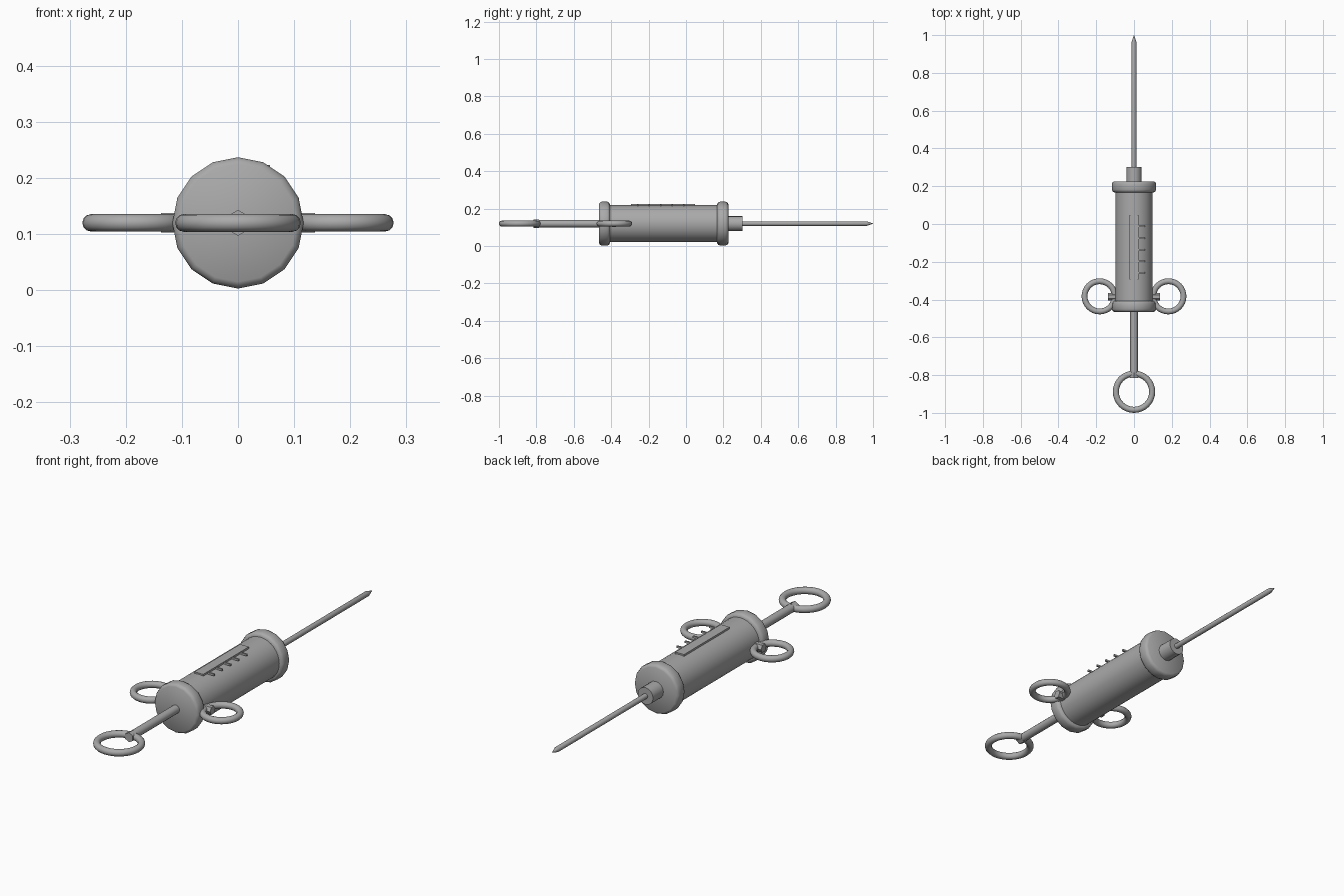
import bpy, math
from math import pi, sin, cos

if "Cube" in bpy.data.objects:
    bpy.data.objects.remove(bpy.data.objects["Cube"])

ZC = 0.12   # height of the long axis

metal = bpy.data.materials.new("grey metal")
metal.diffuse_color = (0.4, 0.4, 0.4, 1)
metal.use_nodes = True
metal.node_tree.nodes["Principled BSDF"].inputs["Base Color"].default_value = metal.diffuse_color


def finish(ob, name, angle=40):
    ob.name = name
    ob.data.materials.append(metal)
    bpy.ops.object.select_all(action='DESELECT')
    ob.select_set(True)
    bpy.context.view_layer.objects.active = ob
    bpy.ops.object.shade_smooth_by_angle(angle=math.radians(angle))
    return ob


def lathe(name, profile, sides):
    """Spin (y, radius) points about the long axis, a vertex on top."""
    verts, faces = [], []
    for y, r in profile:
        for i in range(sides):
            a = 2 * pi * i / sides
            verts.append((r * sin(a), y, ZC + r * cos(a)))
    for k in range(len(profile) - 1):
        for i in range(sides):
            j = (i + 1) % sides
            faces.append((k * sides + i, k * sides + j,
                          (k + 1) * sides + j, (k + 1) * sides + i))
    faces.append(tuple(reversed(range(sides))))
    faces.append(tuple(range(len(verts) - sides, len(verts))))
    me = bpy.data.meshes.new(name)
    me.from_pydata(verts, [], faces)
    ob = bpy.data.objects.new(name, me)
    bpy.context.collection.objects.link(ob)
    return finish(ob, name)


def flange(name, y0, y1):
    lathe(name, [(y0, 0.105), (y0 + 0.005, 0.113), (y0 + 0.014, 0.117),
                 (y1 - 0.014, 0.117), (y1 - 0.005, 0.113), (y1, 0.105)], 16)


def ring(name, x, y, major, minor):
    bpy.ops.mesh.primitive_torus_add(location=(x, y, ZC), major_radius=major,
                                     minor_radius=minor, major_segments=32,
                                     minor_segments=12)
    finish(bpy.context.object, name, 60)


def box(name, x0, x1, y0, y1, z0, z1):
    bpy.ops.mesh.primitive_cube_add(
        size=1, location=((x0 + x1) / 2, (y0 + y1) / 2, (z0 + z1) / 2))
    ob = bpy.context.object
    ob.scale = (x1 - x0, y1 - y0, z1 - z0)
    finish(ob, name)


# Barrel with its two end collars
lathe("barrel", [(-0.43, 0.099), (0.19, 0.099)], 32)
flange("rear_collar", -0.465, -0.407)
flange("front_collar", 0.167, 0.226)

# Nozzle and pointed needle
lathe("nozzle", [(0.2, 0.04), (0.303, 0.04)], 16)
lathe("needle", [(0.29, 0.0125), (0.965, 0.0125), (1.0, 0.001)], 12)

# Plunger rod, its end fitting and the thumb ring
lathe("plunger_rod", [(-0.8, 0.02), (-0.45, 0.02)], 12)
lathe("plunger_end", [(-0.815, 0.023), (-0.785, 0.023)], 6)
ring("thumb_ring", 0, -0.888, 0.096, 0.016)

# Finger rings with short stubs to the barrel
for s, side in ((-1, "left"), (1, "right")):
    ring(side + "_finger_ring", s * 0.182, -0.383, 0.08, 0.0155)
    bpy.ops.mesh.primitive_cylinder_add(
        vertices=6, radius=0.02, depth=0.05,
        location=(s * 0.112, -0.385, ZC), rotation=(0, pi / 2, 0))
    finish(bpy.context.object, side + "_ring_stub")

# Measuring scale: raised strip and five tick marks
box("scale_strip", -0.023, 0.023, -0.293, 0.048, 0.205, 0.225)
for i in range(5):
    y = -0.013 - 0.0612 * i
    box("scale_tick_%d" % (i + 1), 0.02, 0.057, y - 0.004, y + 0.004, 0.214, 0.223)
